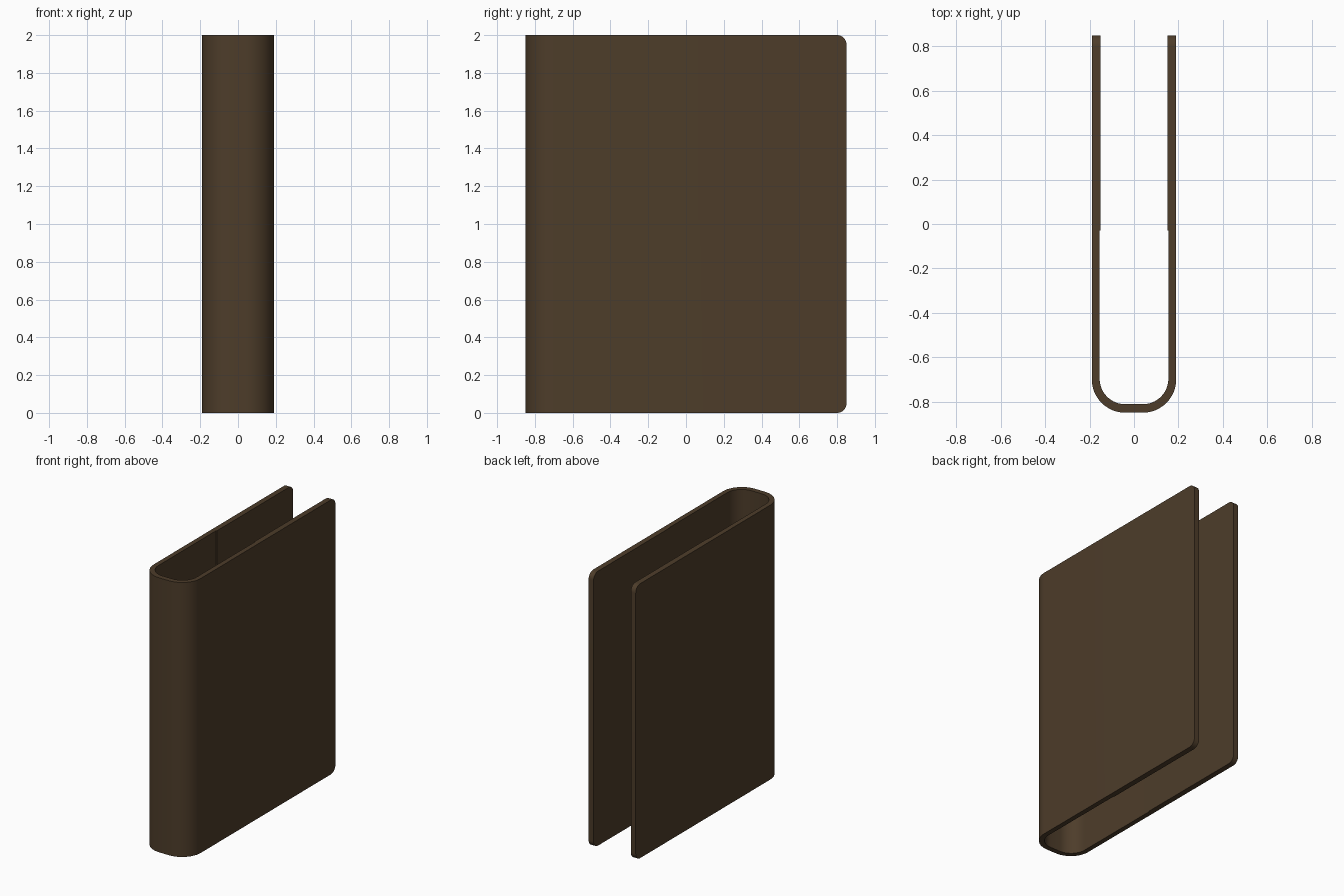
import bpy, bmesh
from math import sin, cos, pi

if "Cube" in bpy.data.objects:
    bpy.data.objects.remove(bpy.data.objects["Cube"])

HEIGHT, BACK = 2.0, 0.85
OUT_X, OUT_Y, OUT_R = 0.19, -0.85, 0.15
IN_X, IN_Y, IN_R = 0.155, -0.812, 0.115
LIP_X, LIP_Y = 0.15, -0.03   # boards are slightly thicker towards the back
CORNER_R, SEGS = 0.05, 12


def corner(x, y, r):
    """Quarter round on the +x side, running from the board to the spine."""
    return [(x - r + r * cos(a), y + r - r * sin(a))
            for a in (i * pi / 2 / SEGS for i in range(SEGS + 1))]


def mirrored(half):
    return half + [(-x, y) for x, y in reversed(half)]


# U-shaped cross-section: outer run, then inner run back again
outer = mirrored([(OUT_X, BACK)] + corner(OUT_X, OUT_Y, OUT_R))
inner = mirrored([(LIP_X, BACK), (LIP_X, LIP_Y), (IN_X, LIP_Y)]
                 + corner(IN_X, IN_Y, IN_R))
profile = outer + inner[::-1]

# Extrude the section upwards
bm = bmesh.new()
base = bm.faces.new([bm.verts.new((x, y, 0)) for x, y in profile])
up = bmesh.ops.extrude_face_region(bm, geom=[base], use_keep_orig=True)
bmesh.ops.translate(bm, vec=(0, 0, HEIGHT),
                    verts=[g for g in up["geom"] if isinstance(g, bmesh.types.BMVert)])
bmesh.ops.recalc_face_normals(bm, faces=bm.faces)

# Round the free corners of both boards
tips = [e for e in bm.edges
        if all(abs(v.co.y - BACK) < 1e-4 for v in e.verts)
        and abs(e.verts[0].co.z - e.verts[1].co.z) < 1e-4]
bmesh.ops.bevel(bm, geom=tips, offset=CORNER_R, segments=8, profile=0.5, affect='EDGES')
bmesh.ops.recalc_face_normals(bm, faces=bm.faces)

mesh = bpy.data.meshes.new("book_cover")
bm.to_mesh(mesh)
bm.free()
cover = bpy.data.objects.new("book_cover", mesh)
bpy.context.collection.objects.link(cover)

# Brown leather
mat = bpy.data.materials.new("brown_leather")
mat.diffuse_color = (0.075, 0.046, 0.023, 1)
mat.use_nodes = True
mat.node_tree.nodes["Principled BSDF"].inputs["Base Color"].default_value = mat.diffuse_color
mesh.materials.append(mat)

bpy.context.view_layer.objects.active = cover
cover.select_set(True)
bpy.ops.object.shade_smooth_by_angle(angle=0.6)
